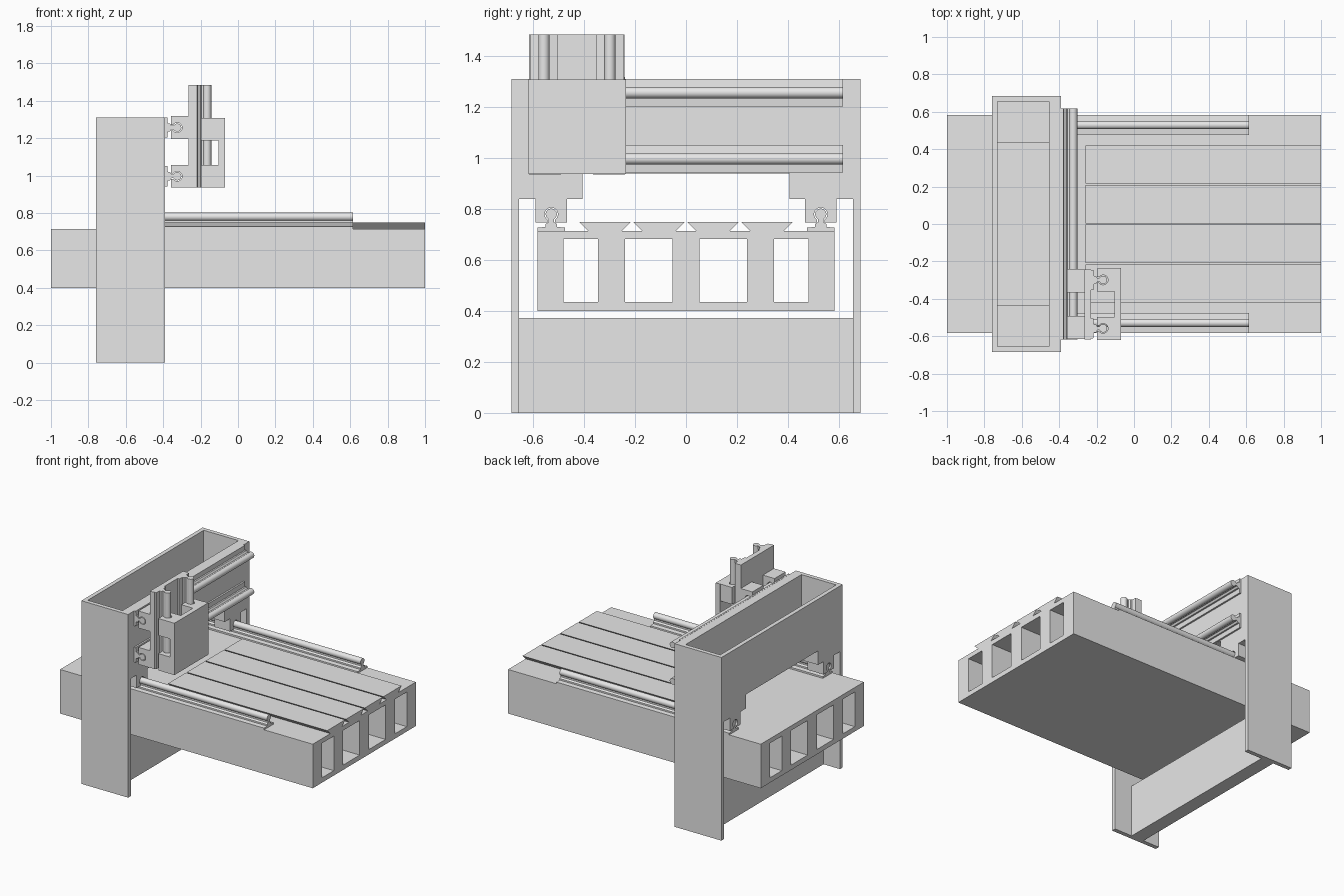
import bpy, bmesh, math

if "Cube" in bpy.data.objects:
    bpy.data.objects.remove(bpy.data.objects["Cube"])

grey = bpy.data.materials.new("machine_grey")
grey.diffuse_color = (0.8, 0.8, 0.8, 1)
grey.use_nodes = True
grey.node_tree.nodes["Principled BSDF"].inputs["Base Color"].default_value = grey.diffuse_color


def prism(name, loops, lo, hi, place, smooth=False):
    """Fill 2D loops (outer first, then holes), extrude lo..hi, place(u, v, t) -> xyz."""
    bm = bmesh.new()
    edges = []
    for loop in loops:
        vs = [bm.verts.new((u, v, lo)) for u, v in loop]
        edges += [bm.edges.new((vs[i - 1], vs[i])) for i in range(len(vs))]
    bmesh.ops.triangle_fill(bm, edges=edges, use_beauty=True, normal=(0, 0, 1))
    ext = bmesh.ops.extrude_face_region(bm, geom=bm.faces[:], use_keep_orig=True)
    for g in ext["geom"]:
        if isinstance(g, bmesh.types.BMVert):
            g.co.z = hi
    for v in bm.verts:
        v.co = place(*v.co)
    bmesh.ops.recalc_face_normals(bm, faces=bm.faces[:])
    me = bpy.data.meshes.new(name)
    bm.to_mesh(me)
    bm.free()
    me.materials.append(grey)
    ob = bpy.data.objects.new(name, me)
    bpy.context.collection.objects.link(ob)
    if smooth:
        bpy.ops.object.select_all(action='DESELECT')
        ob.select_set(True)
        bpy.context.view_layer.objects.active = ob
        bpy.ops.object.shade_smooth_by_angle(angle=math.radians(30))
    return ob


def rect(u0, u1, v0, v1):
    return [(u0, v0), (u1, v0), (u1, v1), (u0, v1)]


def along_x(u, v, t):
    return (t, u, v)


def box(name, x0, x1, y0, y1, z0, z1):
    return prism(name, [rect(y0, y1, z0, z1)], x0, x1, along_x)


def arc(r, cv, a0, a1, n=24):
    return [(r * math.cos(math.radians(a0 + (a1 - a0) * i / n)),
             cv + r * math.sin(math.radians(a0 + (a1 - a0) * i / n))) for i in range(n + 1)]


# Shared cross-sections: u across the rail, v away from the mounting face
RAIL = ([(-0.054, 0), (0.054, 0), (0.054, 0.012), (0.022, 0.015), (0.022, 0.026), (0.01, 0.034)]
        + arc(0.022, 0.065, -63, 243)
        + [(-0.01, 0.034), (-0.022, 0.026), (-0.022, 0.015), (-0.054, 0.012)])
BEARING = ([(0.061, 0.033), (0.061, 0.125), (-0.061, 0.125), (-0.061, 0.033), (-0.015, 0.033)]
           + arc(0.026, 0.065, 235, -55) + [(0.015, 0.033)])

# Bed with four lengthwise cavities
holes = [rect(a, b, 0.435, 0.682) for a, b in
         ((-0.48, -0.345), (-0.24, -0.053), (0.053, 0.24), (0.345, 0.48))]
prism("bed", [rect(-0.583, 0.583, 0.4, 0.715)] + holes, -1, 1, along_x)

# Table slats with undercut edges forming dovetail slots
for i in range(4):
    c = -0.318 + 0.212 * i
    prism("table_slat", [[(c - 0.066, 0.715), (c + 0.066, 0.715),
                          (c + 0.102, 0.75), (c - 0.102, 0.75)]], -0.26, 1, along_x)

# Bed rails and the gantry bearings riding on them
for s in (-1, 1):
    def on_bed(u, v, t, s=s):
        return (t, s * 0.529 + u, 0.715 + v)
    prism("bed_rail", [RAIL], -0.75, 0.615, on_bed, True)
    for x0 in (-0.76, -0.515):
        prism("gantry_bearing", [BEARING], x0, x0 + 0.125, on_bed, True)
    # Gantry side plates
    box("gantry_side", -0.76, -0.39, min(s * 0.655, s * 0.685), max(s * 0.655, s * 0.685), 0, 1.31)

# Lower cross member
box("cross_member", -0.63, -0.53, -0.655, 0.655, 0, 0.373)

# Open-topped gantry beam: front and rear plates with stepped underside, stepped floor
under = [(-0.655, 0.84), (-0.407, 0.84), (-0.407, 0.94), (0.407, 0.94), (0.407, 0.84), (0.655, 0.84)]
plate = under + [(0.655, 1.31), (-0.655, 1.31)]
prism("beam_front", [plate], -0.455, -0.39, along_x)
prism("beam_rear", [plate], -0.76, -0.73, along_x)
floor = under + [(0.655, 0.87), (0.437, 0.87), (0.437, 0.97),
                 (-0.437, 0.97), (-0.437, 0.87), (-0.655, 0.87)]
prism("beam_floor", [floor], -0.73, -0.455, along_x)

# Cross rails on the gantry front with carriage bearings
for z in (1.257, 0.997):
    def on_beam(u, v, t, z=z):
        return (-0.39 + v, t, z + u)
    prism("cross_rail", [RAIL], -0.617, 0.617, on_beam, True)
    for y0 in (-0.616, -0.365):
        prism("carriage_bearing", [BEARING], y0, y0 + 0.125, on_beam, True)

# Carriage plate, vertical rails and tool holder bearings
box("carriage_plate", -0.265, -0.23, -0.617, -0.242, 0.937, 1.485)
for y in (-0.558, -0.299):
    def on_carriage(u, v, t, y=y):
        return (-0.23 + v, y + u, t)
    prism("vertical_rail", [RAIL], 0.937, 1.485, on_carriage, True)
    for z0, z1 in ((0.937, 1.057), (1.187, 1.308)):
        prism("tool_bearing", [BEARING], z0, z1, on_carriage, True)

# Tool mounting plate
box("tool_plate", -0.105, -0.07, -0.619, -0.236, 0.937, 1.308)
